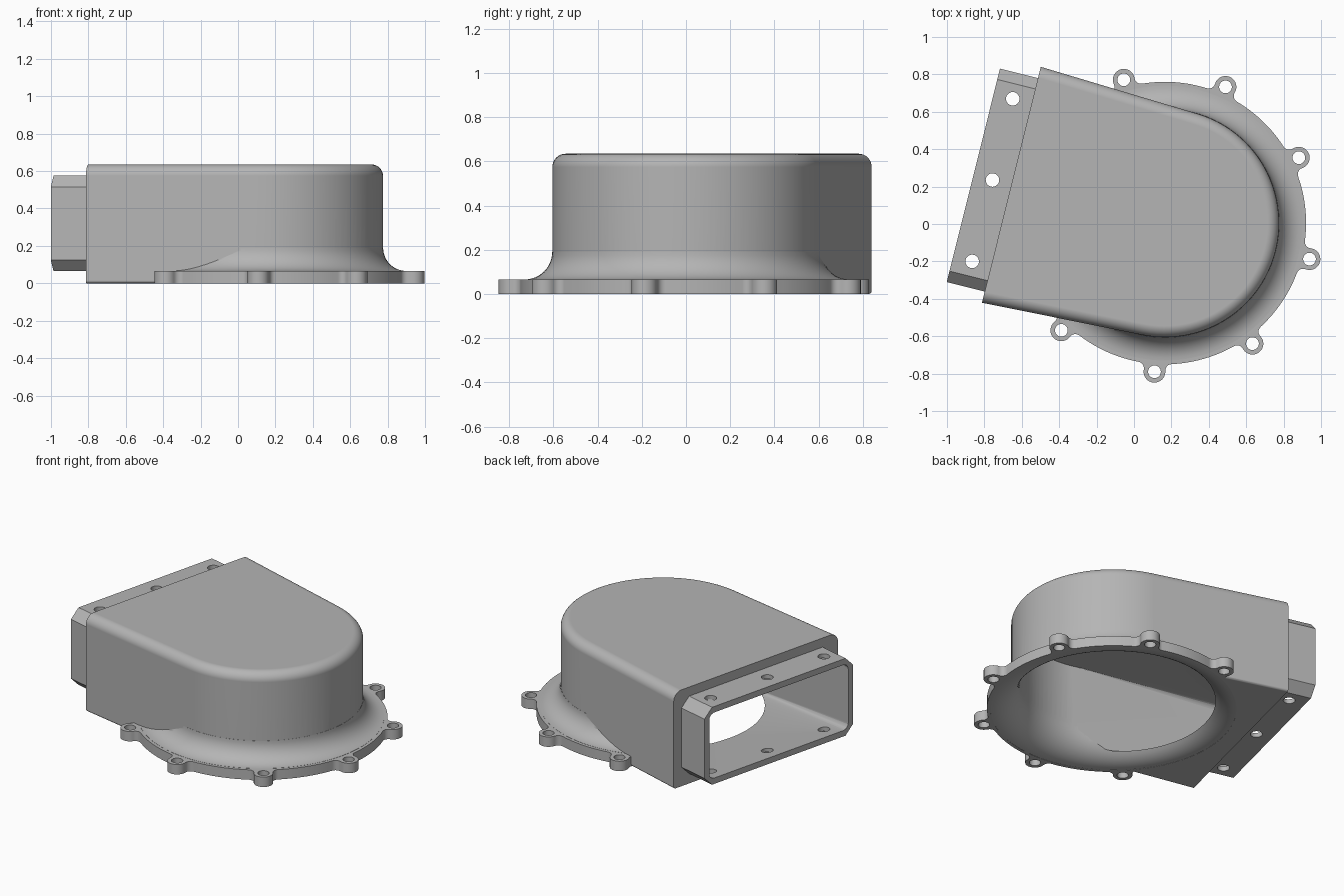
import bpy, bmesh, math
from math import cos, sin, pi, radians
from mathutils import Matrix

if "Cube" in bpy.data.objects:
    bpy.data.objects.remove(bpy.data.objects["Cube"], do_unlink=True)

# Main sizes; the outlet points along local +x and the inlet is at the origin
BODY_R, BODY_H, WALL = 0.61, 0.635, 0.05
OUT_X, OUT_Y = 0.846, 0.65
RIM_R, RIM_H, LUG_D, LUG_R = 0.755, 0.065, 0.797, 0.058
NOZ_X, NOZ_Y, NOZ_Z = 1.055, 0.588, 0.32

grey = bpy.data.materials.new("cast_grey")
grey.use_nodes = True
grey.diffuse_color = (0.46, 0.46, 0.46, 1)
grey.node_tree.nodes["Principled BSDF"].inputs["Base Color"].default_value = (0.46, 0.46, 0.46, 1)


def arc(cx, cy, r, a0, a1, n):
    return [(cx + r * cos(a0 + (a1 - a0) * i / n), cy + r * sin(a0 + (a1 - a0) * i / n))
            for i in range(n + 1)]


def make(name, bm):
    bmesh.ops.recalc_face_normals(bm, faces=bm.faces)
    mesh = bpy.data.meshes.new(name)
    bm.to_mesh(mesh)
    bm.free()
    obj = bpy.data.objects.new(name, mesh)
    bpy.context.collection.objects.link(obj)
    mesh.materials.append(grey)
    return obj


def prism(points, depth):
    """Extrude 3D outline points along the depth vector."""
    bm = bmesh.new()
    face = bm.faces.new([bm.verts.new(p) for p in points])
    ext = bmesh.ops.extrude_face_region(bm, geom=[face])
    verts = [v for v in ext["geom"] if isinstance(v, bmesh.types.BMVert)]
    bmesh.ops.translate(bm, verts=verts, vec=depth)
    return bm


def lathe(name, profile, n=96):
    """Turn an (r, z) profile, which starts and ends on the axis, about z."""
    bm = bmesh.new()
    verts = [bm.verts.new((r, 0, z)) for r, z in profile]
    edges = [bm.edges.new(p) for p in zip(verts, verts[1:])]
    bmesh.ops.spin(bm, geom=verts + edges, axis=(0, 0, 1), cent=(0, 0, 0),
                   angle=2 * pi, steps=n)
    bmesh.ops.remove_doubles(bm, verts=bm.verts, dist=1e-5)
    return make(name, bm)


def pin(name, x, y, r, z0, z1):
    return make(name, prism([(px, py, z0) for px, py in arc(x, y, r, 0, 2 * pi, 32)[:-1]],
                            (0, 0, z1 - z0)))


def combine(target, other, operation):
    mod = target.modifiers.new("join", 'BOOLEAN')
    mod.operation, mod.object, mod.solver = operation, other, 'EXACT'
    bpy.context.view_layer.objects.active = target
    bpy.ops.object.modifier_apply(modifier=mod.name)
    bpy.data.objects.remove(other, do_unlink=True)


# Body: round end flaring by tangents to the outlet, rounded top and bottom edges
tangent = math.atan2(OUT_Y, OUT_X) + math.acos(BODY_R / math.hypot(OUT_X, OUT_Y))
outline = [(OUT_X, OUT_Y)] + arc(0, 0, BODY_R, tangent, 2 * pi - tangent, 48) + [(OUT_X, -OUT_Y)]
bm = prism([(x, y, 0) for x, y in outline], (0, 0, BODY_H))
for z, size, segs in ((BODY_H, 0.06, 8), (0, 0.015, 3)):
    edges = [e for e in bm.edges
             if all(abs(v.co.z - z) < 1e-4 for v in e.verts)
             and not all(v.co.x > OUT_X - 1e-4 for v in e.verts)]
    bmesh.ops.bevel(bm, geom=edges, offset=size, segments=segs, profile=0.5,
                    affect='EDGES', clamp_overlap=False)
housing = make("blower_housing", bm)

# Mounting rim with lugs blended in by small concave arcs
f = 0.035
a = math.acos(((RIM_R + f) ** 2 + LUG_D ** 2 - (LUG_R + f) ** 2) / (2 * (RIM_R + f) * LUG_D))
lug_angles = [radians(60 + 40 * k) for k in range(7)]
bx, by = (RIM_R + f) * cos(a), (RIM_R + f) * sin(a)
g = math.atan2(by, bx - LUG_D)          # direction from lug centre to blend centre
lug = arc(bx, -by, f, pi - a, pi - g, 6)
lug += arc(LUG_D, 0, LUG_R, -g, g, 24)[1:-1]
lug += [(x, -y) for x, y in reversed(arc(bx, -by, f, pi - a, pi - g, 6))]
rim = []
for i, t in enumerate(lug_angles):
    rim += [(x * cos(t) - y * sin(t), x * sin(t) + y * cos(t)) for x, y in lug]
    end = lug_angles[i + 1] if i < 6 else lug_angles[0] + 2 * pi
    rim += arc(0, 0, RIM_R, t + a, end - a, 12 if i < 6 else 40)[1:-1]
combine(housing, make("rim", prism([(x, y, 0) for x, y in rim], (0, 0, RIM_H))), 'UNION')

# Flared foot between rim and body
foot = [(0, 0.02), (0.735, 0.02)] + arc(0.735, 0.19, 0.124, -pi / 2, -pi, 12) + [(0.5, 0.19), (0, 0.19)]
combine(housing, lathe("foot", foot), 'UNION')

# Outlet nozzle with chamfered corners
hz, c = 0.255, 0.06
octagon = [(NOZ_Y, hz - c), (NOZ_Y - c, hz), (c - NOZ_Y, hz), (-NOZ_Y, hz - c),
           (-NOZ_Y, c - hz), (c - NOZ_Y, -hz), (NOZ_Y - c, -hz), (NOZ_Y, c - hz)]
combine(housing, make("nozzle", prism([(0.78, y, NOZ_Z + z) for y, z in octagon],
                                      (NOZ_X - 0.78, 0, 0))), 'UNION')

# Air passage: round chamber narrowing to the rounded outlet opening
bm = bmesh.new()
for z in (WALL, BODY_H - WALL):
    for x, y in arc(0, 0, BODY_R - WALL, 0, 2 * pi, 96)[:-1]:
        bm.verts.new((x, y, z))
for k, (sy, sz) in enumerate(((1, 1), (-1, 1), (-1, -1), (1, -1))):
    for y, z in arc(sy * 0.51, NOZ_Z + sz * 0.175, 0.04, k * pi / 2, (k + 1) * pi / 2, 6):
        bm.verts.new((NOZ_X + 0.01, y, z))
bmesh.ops.convex_hull(bm, input=bm.verts)
bmesh.ops.dissolve_limit(bm, angle_limit=0.001, verts=bm.verts, edges=bm.edges)
combine(housing, make("passage", bm), 'DIFFERENCE')

# Bell-mouth inlet
bell = [(0, -0.05), (0.735, -0.05)] + arc(0.735, 0.175, 0.174, -pi / 2, -pi, 14) + [(0.559, 0.3), (0, 0.3)]
combine(housing, lathe("bell", bell), 'DIFFERENCE')

# Bolt holes in the lugs and through both nozzle walls
for t in lug_angles:
    combine(housing, pin("hole", LUG_D * cos(t), LUG_D * sin(t), 0.034, -0.1, 0.12), 'DIFFERENCE')
for y in (-0.448, 0, 0.448):
    combine(housing, pin("hole", 0.95, y, 0.036, -0.1, 0.8), 'DIFFERENCE')

# Turn the outlet to its direction and smooth the curved faces
housing.data.transform(Matrix.Translation((0.165, 0.005, 0)) @ Matrix.Rotation(radians(166), 4, 'Z'))
bpy.ops.object.select_all(action='DESELECT')
housing.select_set(True)
bpy.context.view_layer.objects.active = housing
bpy.ops.object.shade_smooth_by_angle(angle=radians(30))
weighted = housing.modifiers.new("even_normals", 'WEIGHTED_NORMAL')
weighted.keep_sharp = True
